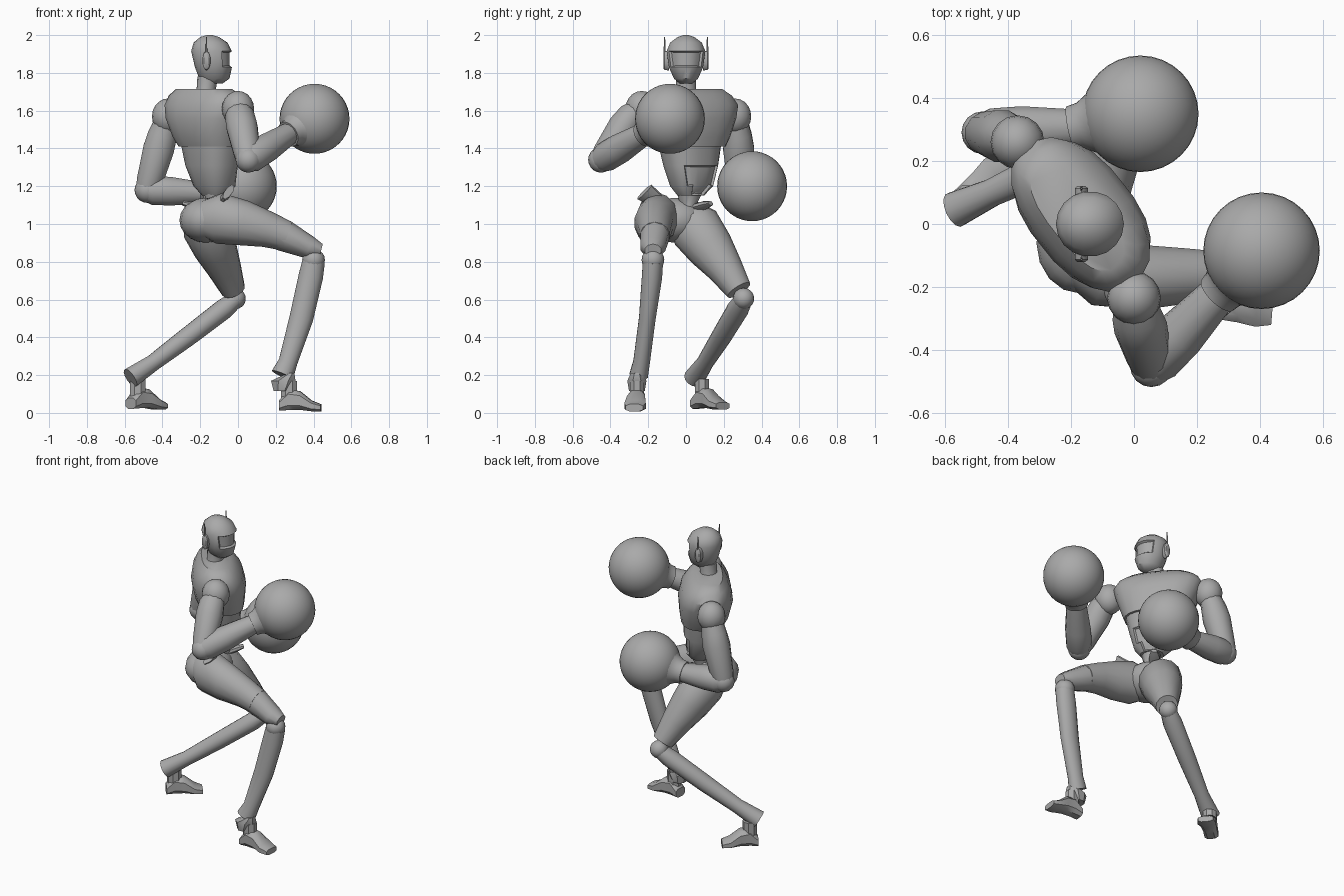
import bpy, bmesh, math
from mathutils import Vector, Matrix

old = bpy.data.objects.get("Cube")
if old:
    bpy.data.objects.remove(old)

GREY = (0.4, 0.4, 0.4, 1)
mat = bpy.data.materials.new("plain grey")
mat.use_nodes = True
mat.diffuse_color = GREY
mat.node_tree.nodes["Principled BSDF"].inputs["Base Color"].default_value = GREY

FWD = Vector((0.78, 0.62, 0))      # chest direction
SIDE = Vector((0.62, -0.78, 0))    # across the shoulders
UP = Vector((0, 0, 1))


def finish(name, bm, angle=40):
    bmesh.ops.recalc_face_normals(bm, faces=bm.faces)
    mesh = bpy.data.meshes.new(name)
    bm.to_mesh(mesh)
    bm.free()
    mesh.materials.append(mat)
    obj = bpy.data.objects.new(name, mesh)
    bpy.context.collection.objects.link(obj)
    bpy.ops.object.select_all(action='DESELECT')
    obj.select_set(True)
    bpy.context.view_layer.objects.active = obj
    bpy.ops.object.shade_smooth_by_angle(angle=math.radians(angle))
    return obj


def loft(stations, side=(0, 1, 0), sides=14, axis=None, power=1.0):
    """Closed skin through rings given as (x, y, z, half width, half depth)."""
    bm = bmesh.new()
    mid = [Vector(s[:3]) for s in stations]
    rings = []
    for i, s in enumerate(stations):
        t = axis or (mid[min(i + 1, len(mid) - 1)] - mid[max(i - 1, 0)]).normalized()
        a = Vector(side)
        a = (a - t * a.dot(t)).normalized()
        b = t.cross(a)
        ring = []
        for k in range(sides):
            ang = math.tau * (k + 0.5) / sides
            c, d = math.cos(ang), math.sin(ang)
            c = math.copysign(abs(c) ** power, c)
            d = math.copysign(abs(d) ** power, d)
            ring.append(bm.verts.new(mid[i] + a * c * s[3] + b * d * s[4]))
        rings.append(ring)
    for low, high in zip(rings, rings[1:]):
        for k in range(sides):
            n = (k + 1) % sides
            bm.faces.new((low[k], low[n], high[n], high[k]))
    bm.faces.new(rings[0])
    bm.faces.new(rings[-1])
    bmesh.ops.recalc_face_normals(bm, faces=bm.faces)
    return bm


def limb(name, stations, **kw):
    return finish(name, loft(stations, **kw))


def ball(name, at, r, scale=(1, 1, 1), u=16, v=10):
    bm = bmesh.new()
    m = Matrix.Translation(at) @ Matrix.Diagonal((*scale, 1))
    bmesh.ops.create_uvsphere(bm, u_segments=u, v_segments=v, radius=r, matrix=m)
    return finish(name, bm)


def inset_front(bm, direction, limit, low, high, depth):
    faces = [f for f in bm.faces if f.normal.dot(Vector(direction)) > limit
             and low < f.calc_center_median().z < high]
    bmesh.ops.inset_region(bm, faces=faces, thickness=0.008, depth=depth)


# Head with recessed visor, neck and ear pods
head = loft([(-0.13, 0, 1.745, .035, .05), (-0.125, 0, 1.77, .065, .08),
             (-0.13, 0, 1.83, .092, .098), (-0.14, 0, 1.915, .104, .108),
             (-0.145, 0, 1.96, .085, .09), (-0.15, 0, 1.99, .045, .05),
             (-0.15, 0, 2.0, .015, .015)], axis=UP, sides=18)
inset_front(head, (1, 0, 0), 0.5, 1.84, 1.91, -0.012)
finish("head", head)
limb("neck", [(-0.175, 0, 1.64, .075, .07), (-0.17, 0, 1.7, .055, .05),
              (-0.16, 0, 1.78, .055, .055)], axis=UP)
for s, tag in ((1, "left"), (-1, "right")):
    limb(tag + "_ear_pod", [(-0.167, s * .09, 1.865, .022, .052),
                            (-0.167, s * .113, 1.865, .022, .05),
                            (-0.167, s * .12, 1.865, .014, .04)],
         side=(1, 0, 0), sides=10)
    limb(tag + "_antenna", [(-0.167, s * .113, 1.89, .008, .005),
                            (-0.167, s * .113, 1.99, .003, .003)], sides=6)

# Chest, abdomen and waist, turned with the shoulders
limb("chest", [(-0.145, 0.03, 1.41, .19, .135), (-0.155, 0.03, 1.46, .215, .15),
               (-0.165, 0.03, 1.56, .255, .165), (-0.17, 0.03, 1.63, .275, .15),
               (-0.175, 0.025, 1.68, .25, .12), (-0.18, 0.02, 1.715, .2, .085)],
     side=SIDE, axis=UP, power=0.8, sides=20)
belly = loft([(-0.12, 0.025, 1.15, .07, .06), (-0.125, 0.03, 1.2, .115, .095),
              (-0.14, 0.025, 1.31, .15, .115), (-0.145, 0.02, 1.42, .175, .125)],
             side=SIDE, axis=UP, power=0.8, sides=20)
inset_front(belly, FWD, 0.75, 1.16, 1.33, -0.012)
finish("abdomen", belly)
limb("waist", [(-0.13, -0.02, 1.02, .08, .08), (-0.125, 0.01, 1.09, .04, .04),
               (-0.12, 0.02, 1.17, .07, .06)], axis=UP)

# Pelvis and hip flaps
ball("pelvis", (-0.17, -0.06, 1.02), .14, (1, 1.15, .85))
limb("left_hip_flap", [(-0.13, 0.03, 1.08, .03, .02), (-0.08, 0.1, 1.1, .035, .02),
                       (-0.05, 0.13, 1.11, .02, .012)], sides=8)
limb("rear_hip_flap", [(-0.16, 0.02, 1.08, .04, .025),
                       (-0.29, 0.04, 1.11, .03, .015)], sides=8)
limb("front_hip_flap", [(-0.1, -0.12, 1.1, .04, .025),
                        (-0.05, -0.22, 1.17, .06, .02)], sides=8)

# Right leg, stepping forward
limb("right_thigh", [(-0.2, -0.1, 1.03, .08, .09), (-0.1, -0.15, 1.03, .115, .135),
                     (0.03, -0.17, 1.005, .105, .12), (0.16, -0.165, .97, .09, .095),
                     (0.26, -0.165, .935, .08, .08)])
limb("right_knee_cuff", [(0.24, -0.165, .94, .08, .085), (0.38, -0.175, .875, .068, .06),
                         (0.44, -0.175, .86, .045, .035)], sides=10)
ball("right_knee", (0.4, -0.175, .81), .06)
limb("right_shin", [(0.4, -0.175, .8, .055, .06), (0.385, -0.18, .72, .055, .065),
                    (0.335, -0.205, .5, .045, .063), (0.265, -0.235, .27, .045, .05),
                    (0.235, -0.25, .2, .05, .06)])
limb("right_heel", [(0.28, -0.26, .21, .035, .02), (0.24, -0.26, .17, .055, .07),
                    (0.23, -0.26, .115, .045, .045)], sides=8, axis=UP)

# Left leg, trailing
limb("left_thigh", [(-0.2, -0.02, 1.05, .1, .1), (-0.165, 0.05, .98, .13, .14),
                    (-0.12, 0.13, .87, .115, .125), (-0.07, 0.21, .76, .09, .095),
                    (-0.025, 0.28, .65, .065, .07)], side=(1, 0, 0))
ball("left_knee", (-0.015, 0.305, .605), .056)
limb("left_shin", [(-0.015, 0.305, .6, .05, .045), (-0.075, 0.275, .55, .06, .055),
                   (-0.27, 0.185, .4, .055, .052), (-0.45, 0.1, .265, .045, .045),
                   (-0.57, 0.045, .185, .058, .055)], side=(-0.4, 0.9, 0))


def foot(name, ankle, direction):
    """Wedge foot with a narrow ankle and flat sole."""
    d = Vector(direction).normalized()
    a = Vector(ankle)
    rows = [(-.05, .04, .045, .03), (0, .07, .045, .058), (.06, .065, .05, .052),
            (.12, .037, .06, .03), (.17, .027, .05, .02)]
    limb(name, [(*(a + d * t + UP * z), w, h) for t, z, w, h in rows],
         side=d.cross(UP), axis=d, sides=8, power=0.7)
    limb(name + "_ankle", [(*(a + UP * .17), .04, .045), (*(a + UP * .08), .04, .045)],
         sides=8)


foot("right_foot", (0.27, -0.26, 0), (1, -0.08, 0))
foot("left_foot", (-0.53, 0.085, 0.01), (0.76, 0.65, 0))


def arm(tag, shoulder, upper, elbow, wrist, glove):
    """Shoulder ball, sleeve, elbow, forearm and round glove with flared cuff."""
    s, u, e, w, g = map(Vector, (shoulder, upper, elbow, wrist, glove))
    ball(tag + "_shoulder", s, .09, (.95, .95, 1.05))
    limb(tag + "_upper_arm", [(*s, .06, .06), (*u, .075, .08),
                              (*u.lerp(e, .25), .085, .085),
                              (*u.lerp(e, .85), .07, .072), (*e, .062, .062)], sides=12)
    ball(tag + "_elbow", e, .068)
    limb(tag + "_forearm", [(*e.lerp(w, -.05), .06, .06), (*e.lerp(w, .1), .078, .08),
                            (*e.lerp(w, .45), .08, .078), (*w, .062, .06)], sides=12)
    limb(tag + "_glove_cuff", [(*w, .07, .07), (*w.lerp(g, .15), .075, .075),
                               (*w.lerp(g, .3), .095, .095),
                               (*w.lerp(g, .5), .14, .14)], sides=32)
    ball(tag + "_glove", g, .185, u=32, v=20)


arm("left", (-0.37, .26, 1.57), (-0.4, .275, 1.47), (-0.48, .29, 1.18),
    (-0.2, .305, 1.165), (0.02, .35, 1.2))
arm("right", (0.0, -.235, 1.61), (0.01, -.29, 1.57), (0.055, -.45, 1.34),
    (0.265, -.225, 1.475), (0.405, -.085, 1.557))
